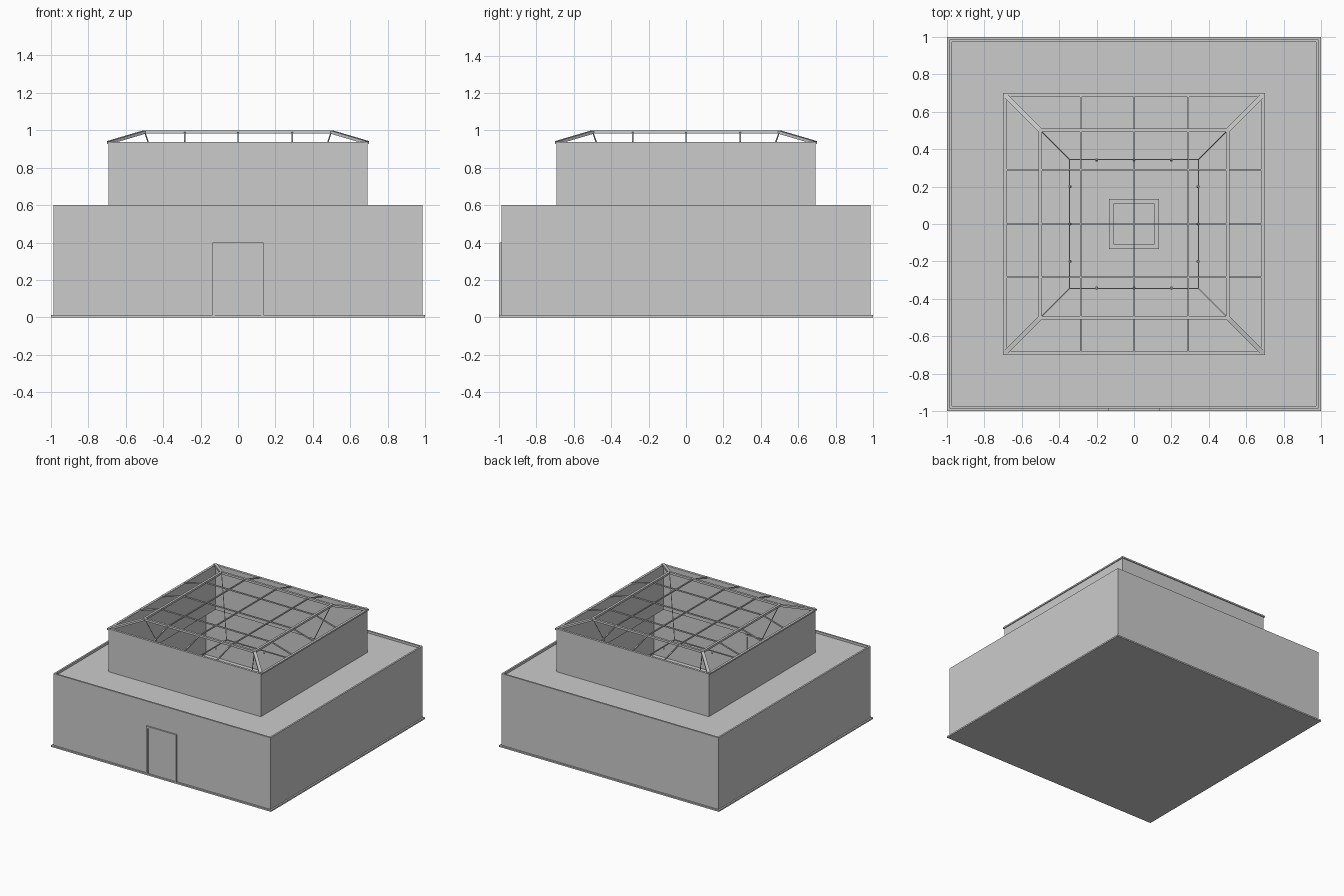
import bpy, bmesh, math
from mathutils import Vector, Matrix

if "Cube" in bpy.data.objects:
    bpy.data.objects.remove(bpy.data.objects["Cube"])


def finish(name, bm):
    bmesh.ops.recalc_face_normals(bm, faces=bm.faces)
    me = bpy.data.meshes.new(name)
    bm.to_mesh(me)
    bm.free()
    ob = bpy.data.objects.new(name, me)
    bpy.context.collection.objects.link(ob)
    return ob


def box(name, lo, hi):
    lo, hi = Vector(lo), Vector(hi)
    bm = bmesh.new()
    m = Matrix.Translation((lo + hi) / 2) @ Matrix.Diagonal((*(hi - lo), 1))
    bmesh.ops.create_cube(bm, size=1, matrix=m)
    return finish(name, bm)


def square_ring(name, outer, inner, z0, z1):
    """Square tube / frame with an open middle."""
    bm = bmesh.new()
    loops = []
    for r, z in ((outer, z0), (outer, z1), (inner, z1), (inner, z0)):
        loops.append([bm.verts.new((sx * r, sy * r, z))
                      for sx, sy in ((1, 1), (-1, 1), (-1, -1), (1, -1))])
    for i in range(4):
        a, b = loops[i], loops[(i + 1) % 4]
        for j in range(4):
            k = (j + 1) % 4
            bm.faces.new((a[j], a[k], b[k], b[j]))
    return finish(name, bm)


def beam(name, a, b, w, h):
    """Rectangular bar from a to b."""
    a, b = Vector(a), Vector(b)
    d = (b - a).normalized()
    side = d.cross(Vector((0, 0, 1))).normalized()
    up = side.cross(d)
    rot = Matrix((side, d, up)).transposed().to_4x4()
    bm = bmesh.new()
    m = Matrix.Translation((a + b) / 2) @ rot @ Matrix.Diagonal((w, (b - a).length, h, 1))
    bmesh.ops.create_cube(bm, size=1, matrix=m)
    return finish(name, bm)


# Floor slab
box("floor_slab", (-1, -1, 0), (1, 1, 0.012))

# Lower storey: walls with low parapet, roof deck with a central opening
square_ring("lower_walls", 0.987, 0.973, 0.012, 0.6)
square_ring("roof_deck", 0.975, 0.68, 0.57, 0.582)

# Upper storey walls
square_ring("upper_walls", 0.693, 0.68, 0.57, 0.937)

# Door frame and panel
for s in (-1, 1):
    box("door_jamb", (s * 0.129 - 0.007, -0.998, 0.012), (s * 0.129 + 0.007, -0.965, 0.4))
box("door_head", (-0.136, -0.998, 0.386), (0.136, -0.965, 0.4))
box("door_panel", (-0.122, -0.99, 0.012), (0.122, -0.97, 0.386))

# Skylight frame: eave ring, top ring, hips
square_ring("eave_ring", 0.7, 0.682, 0.926, 0.938)
square_ring("top_ring", 0.51, 0.492, 0.983, 1.0)
for sx in (-1, 1):
    for sy in (-1, 1):
        beam("hip_rafter", (sx * 0.69, sy * 0.69, 0.935), (sx * 0.5, sy * 0.5, 0.991), 0.024, 0.016)

# Skylight glazing bars in both directions
for p in (-0.285, 0, 0.29):
    beam("flat_bar_y", (p, -0.5, 0.99), (p, 0.5, 0.99), 0.008, 0.01)
    beam("flat_bar_x", (-0.5, p, 0.99), (0.5, p, 0.99), 0.008, 0.01)
    for s in (-1, 1):
        beam("sloped_bar_y", (p, s * 0.685, 0.937), (p, s * 0.5, 0.99), 0.008, 0.01)
        beam("sloped_bar_x", (s * 0.685, p, 0.937), (s * 0.5, p, 0.99), 0.008, 0.01)

# Hanging light rail with suspension rods
Z = 0.54
square_ring("light_rail", 0.348, 0.341, Z - 0.004, Z + 0.004)
for sx in (-1, 1):
    for sy in (-1, 1):
        beam("suspension_rod", (sx * 0.345, sy * 0.345, Z), (sx * 0.497, sy * 0.497, 0.987), 0.005, 0.005)

# Spotlights below the rail, three per side
for i in range(4):
    turn = Matrix.Rotation(i * math.pi / 2, 4, 'Z')
    for p in (-0.2, 0, 0.2):
        bm = bmesh.new()
        m = turn @ Matrix.Translation((p, -0.343, Z - 0.012)) @ Matrix.Rotation(math.radians(25), 4, 'X')
        bmesh.ops.create_cone(bm, cap_ends=True, segments=12, radius1=0.007,
                              radius2=0.005, depth=0.02, matrix=m)
        finish("spotlight", bm)

# Central display plinth
box("plinth_base", (-0.133, -0.133, 0.012), (0.133, 0.133, 0.035))
box("plinth_body", (-0.11, -0.11, 0.035), (0.11, 0.11, 0.14))
